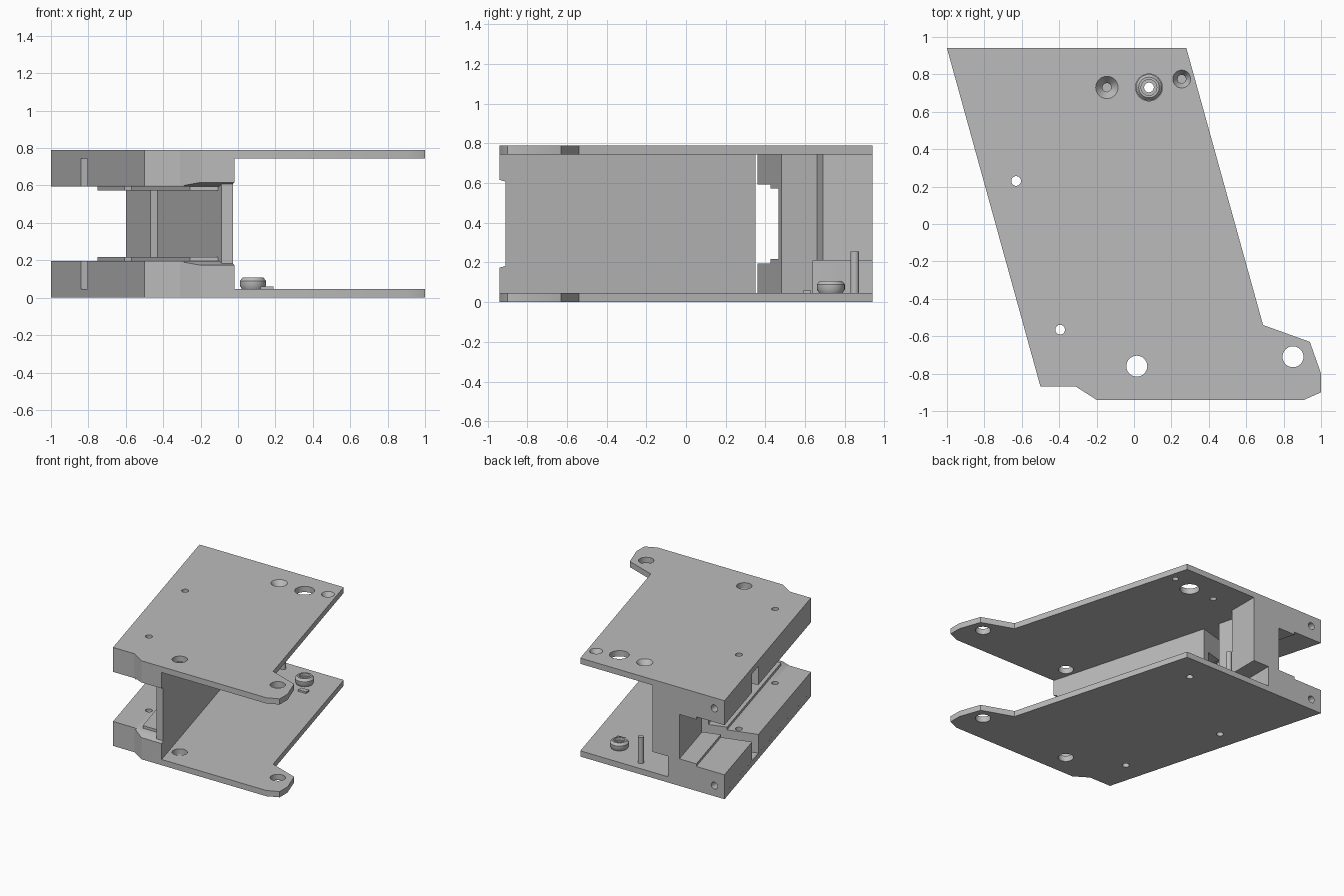
import bpy, bmesh, math
from mathutils import Matrix

cube = bpy.data.objects.get("Cube")
if cube:
    bpy.data.objects.remove(cube, do_unlink=True)

H = 0.79          # overall height
T = 0.046         # plate thickness
BLOCK = 0.196     # height of the rail blocks
LIP = 0.217       # height of the raised lip beside the web
BACK = 0.94

grey = bpy.data.materials.new("plain_grey")
grey.use_nodes = True
colour = (0.5, 0.5, 0.5, 1)
grey.diffuse_color = colour
grey.node_tree.nodes["Principled BSDF"].inputs["Base Color"].default_value = colour


def finish(name, bm):
    bmesh.ops.recalc_face_normals(bm, faces=bm.faces)
    mesh = bpy.data.meshes.new(name)
    bm.to_mesh(mesh)
    bm.free()
    obj = bpy.data.objects.new(name, mesh)
    bpy.context.collection.objects.link(obj)
    mesh.materials.append(grey)
    return obj


def extrude(name, points, step):
    """Closed 3D outline pushed along a vector."""
    bm = bmesh.new()
    face = bm.faces.new([bm.verts.new(p) for p in points])
    out = bmesh.ops.extrude_face_region(bm, geom=[face])
    verts = [g for g in out["geom"] if isinstance(g, bmesh.types.BMVert)]
    bmesh.ops.translate(bm, verts=verts, vec=step)
    return finish(name, bm)


def prism(name, outline, z0, z1):
    return extrude(name, [(x, y, z0) for x, y in outline], (0, 0, z1 - z0))


def cylinder(name, x, y, z0, z1, r0, r1=None, turn=0, sides=32):
    bm = bmesh.new()
    bmesh.ops.create_cone(bm, cap_ends=True, segments=sides, radius1=r0,
                          radius2=r0 if r1 is None else r1, depth=z1 - z0)
    move = Matrix.Translation((x, y, (z0 + z1) / 2)) @ Matrix.Rotation(turn, 4, "X")
    bmesh.ops.transform(bm, matrix=move, verts=bm.verts)
    return finish(name, bm)


def cut(obj, cutters):
    """Subtract the cutters from the object, then delete them."""
    bpy.context.view_layer.objects.active = obj
    for cutter in cutters:
        mod = obj.modifiers.new("cut", "BOOLEAN")
        mod.operation, mod.solver, mod.object = "DIFFERENCE", "EXACT", cutter
        bpy.ops.object.modifier_apply(modifier=mod.name)
        bpy.data.objects.remove(cutter, do_unlink=True)


def smooth(obj):
    bpy.ops.object.select_all(action="DESELECT")
    obj.select_set(True)
    bpy.context.view_layer.objects.active = obj
    bpy.ops.object.shade_smooth_by_angle(angle=math.radians(30))


def slant(u, y):
    """Point on the line parallel to the leaning edge; u is its x at the back."""
    return (u + 0.277 * (BACK - y), y)


def levels(z0, z1, upper):
    return (H - z1, H - z0) if upper else (z0, z1)


plate_outline = [(-1, BACK), (0.28, BACK), (0.69, -0.54), (0.94, -0.63), (1, -0.8),
                 (1, -0.9), (0.91, -BACK), (-0.2, -BACK), (-0.31, -0.87), (-0.5, -0.87)]
WEB_L, WEB_R, LIP_L = -0.6, -0.54, -0.75

front_block = [(-0.5, -0.87), (-0.31, -0.87), (-0.2, -BACK), slant(WEB_R, -BACK),
               slant(WEB_R, 0.35), slant(-1, 0.23)]
rear_block = [slant(-1, 0.36), slant(WEB_R, 0.48), slant(WEB_R, BACK), (-1, BACK)]
front_lip = [slant(LIP_L, -0.84), slant(WEB_R, -0.84),
             slant(WEB_R, 0.35), slant(LIP_L, 0.295)]
rear_lip = [slant(LIP_L, 0.425), slant(WEB_R, 0.48), slant(WEB_R, BACK), (LIP_L, BACK)]
small_holes = [(-0.63, 0.23), (-0.395, -0.565)]
big_holes = [(0.015, -0.76), (0.85, -0.71)]


def through(spots, radius):
    return [cylinder("cutter", x, y, -0.1, H + 0.1, radius) for x, y in spots]


for upper in (False, True):
    tag = "upper" if upper else "lower"

    # Plate with its drilled holes
    plate = prism(tag + "_plate", plate_outline, *levels(0, T, upper))
    holes = through(small_holes, 0.026) + through(big_holes, 0.056)
    if upper:
        holes += through([(0.08, 0.73)], 0.072)
        for x, y, r in [(-0.145, 0.73, 0.063), (0.255, 0.775, 0.05)]:
            holes.append(cylinder("cutter", x, y, H - T - 0.004, H + 0.004, 0.02, r))
    else:
        holes += through([(0.08, 0.73)], 0.026)
    cut(plate, holes)
    smooth(plate)

    # Front rail block, its entry edge sloped
    block = prism(tag + "_front_block", front_block, *levels(T, BLOCK, upper))
    slope = [(-0.97, 0.165), (-0.83, 0.205), (-0.97, 0.3)]
    wedge = extrude("cutter", [(-0.29, y, H - z if upper else z) for y, z in slope],
                    (0.4, 0, 0))
    cut(block, through(small_holes, 0.026) + [wedge])
    smooth(block)

    # Rear rail block with a hole in its back face
    block = prism(tag + "_rear_block", rear_block, *levels(T, BLOCK, upper))
    z = H - 0.085 if upper else 0.085
    cutters = [cylinder("cutter", -0.91, BACK, z - 0.1, z + 0.1, 0.028,
                        turn=math.pi / 2)]
    if not upper:
        cutters.append(prism("cutter", [(-0.5, 0.64), (-0.3, 0.64), (-0.3, 1),
                                        (-0.5, 1)], 0, 0.21))
    cut(block, cutters)
    smooth(block)

    # Raised lips next to the web
    prism(tag + "_front_lip", front_lip, *levels(BLOCK, LIP, upper))
    lip = prism(tag + "_rear_lip", rear_lip, *levels(BLOCK, LIP, upper))
    if not upper:
        cut(lip, [prism("cutter", [(-0.5, 0.64), (-0.3, 0.64), (-0.3, 1),
                                   (-0.5, 1)], 0, 0.21)])

# Thin leaning web between the plates
prism("web", [slant(WEB_L, -0.91), slant(WEB_R, -0.91), slant(WEB_R, 0.35),
              slant(WEB_L, 0.335)], T, H - T)

# Rear column, stepped on one side and notched at its foot
column = prism("rear_column", [slant(WEB_L, 0.465), slant(WEB_R, 0.48),
                               slant(WEB_R, 0.66), (-0.36, 0.69), (-0.36, BACK),
                               (WEB_L, BACK)], T, H - T)
cut(column, [prism("cutter", [(-0.5, 0.64), (-0.3, 0.64), (-0.3, 1), (-0.5, 1)],
                   0, 0.21)])

# Recessed round bush on the lower plate
bm = bmesh.new()
profile = [(0.026, T), (0.06, T), (0.07, 0.065), (0.07, 0.09), (0.055, 0.108),
           (0.042, 0.108), (0.042, 0.085), (0.026, 0.085)]
ring = [bm.verts.new((r, 0, z)) for r, z in profile]
edges = [bm.edges.new((ring[i - 1], ring[i])) for i in range(len(ring))]
bmesh.ops.spin(bm, geom=ring + edges, cent=(0, 0, 0), axis=(0, 0, 1),
               angle=math.tau, steps=32)
bmesh.ops.remove_doubles(bm, verts=bm.verts, dist=0.0005)
bmesh.ops.translate(bm, verts=bm.verts, vec=(0.08, 0.73, 0))
smooth(finish("bush", bm))

# Upright pin and small stop pad
smooth(cylinder("pin", -0.195, 0.85, T, 0.255, 0.022))
prism("stop_pad", [(0.12, 0.59), (0.19, 0.59), (0.19, 0.63), (0.12, 0.63)], T, 0.06)
